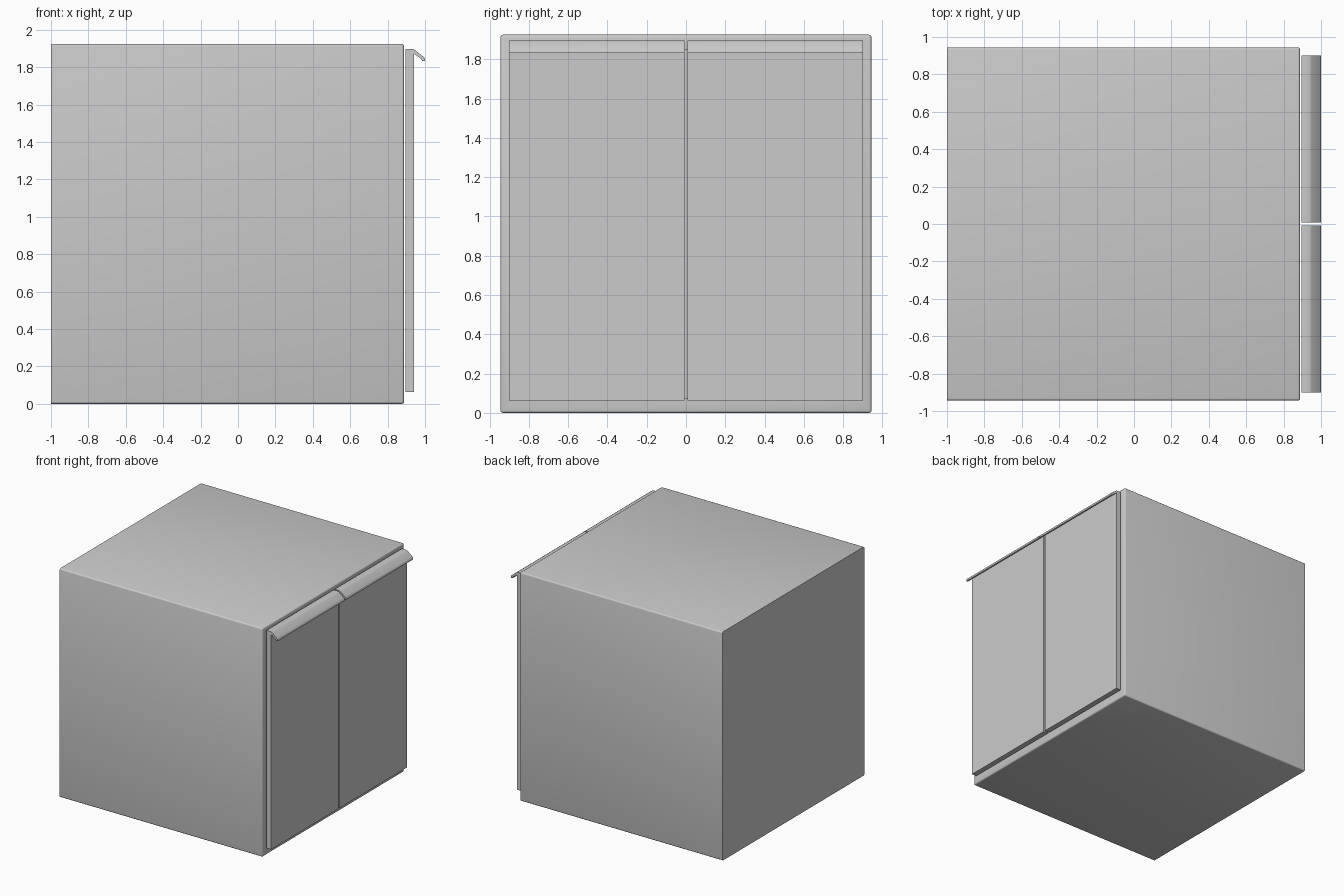
import bpy, bmesh

if "Cube" in bpy.data.objects:
    bpy.data.objects.remove(bpy.data.objects["Cube"])

X0, X1, W, H = -1.0, 0.888, 0.944, 1.925   # carcass extents
WALL = 0.105


def finish(name, bm):
    bmesh.ops.recalc_face_normals(bm, faces=bm.faces[:])
    me = bpy.data.meshes.new(name)
    bm.to_mesh(me)
    bm.free()
    ob = bpy.data.objects.new(name, me)
    bpy.context.collection.objects.link(ob)
    bpy.ops.object.select_all(action='DESELECT')
    ob.select_set(True)
    bpy.context.view_layer.objects.active = ob
    bpy.ops.object.shade_smooth_by_angle(angle=0.6)
    return ob


# cabinet carcass: box, open towards +x behind the doors
bm = bmesh.new()
bmesh.ops.create_cube(bm, size=1)
for v in bm.verts:
    v.co = (X1 if v.co.x > 0 else X0, W if v.co.y > 0 else -W, H if v.co.z > 0 else 0)
outer = [e for e in bm.edges if max(v.co.x for v in e.verts) > 0]
front = [f for f in bm.faces if all(v.co.x > 0 for v in f.verts)]
bmesh.ops.inset_region(bm, faces=front, thickness=WALL)
cavity = bmesh.ops.extrude_face_region(bm, geom=front)["geom"]
bmesh.ops.delete(bm, geom=front, context='FACES')
bmesh.ops.translate(bm, vec=(X0 + WALL - X1, 0, 0),
                    verts=[g for g in cavity if isinstance(g, bmesh.types.BMVert)])
# rounded edges everywhere except around the back
outer = [e for e in outer if e.is_valid]
bmesh.ops.bevel(bm, geom=outer, offset=0.012, segments=3, profile=0.5, affect='EDGES')
finish("cabinet_body", bm)

# door section with the drooping grip lip along its top edge (x, z)
section = [(0.896, 0.064), (0.941, 0.064), (0.941, 1.871), (0.950, 1.866),
           (0.980, 1.843), (0.983, 1.838), (0.984, 1.832), (1.0, 1.832),
           (0.999, 1.846), (0.994, 1.854), (0.951, 1.888), (0.945, 1.893),
           (0.937, 1.896), (0.896, 1.896)]

for name, a, b in (("door_left", -0.902, -0.0075), ("door_right", 0.0075, 0.902)):
    bm = bmesh.new()
    face = bm.faces.new([bm.verts.new((x, a, z)) for x, z in section])
    ext = bmesh.ops.extrude_face_region(bm, geom=[face])["geom"]
    bmesh.ops.translate(bm, vec=(0, b - a, 0),
                        verts=[g for g in ext if isinstance(g, bmesh.types.BMVert)])
    finish(name, bm)
